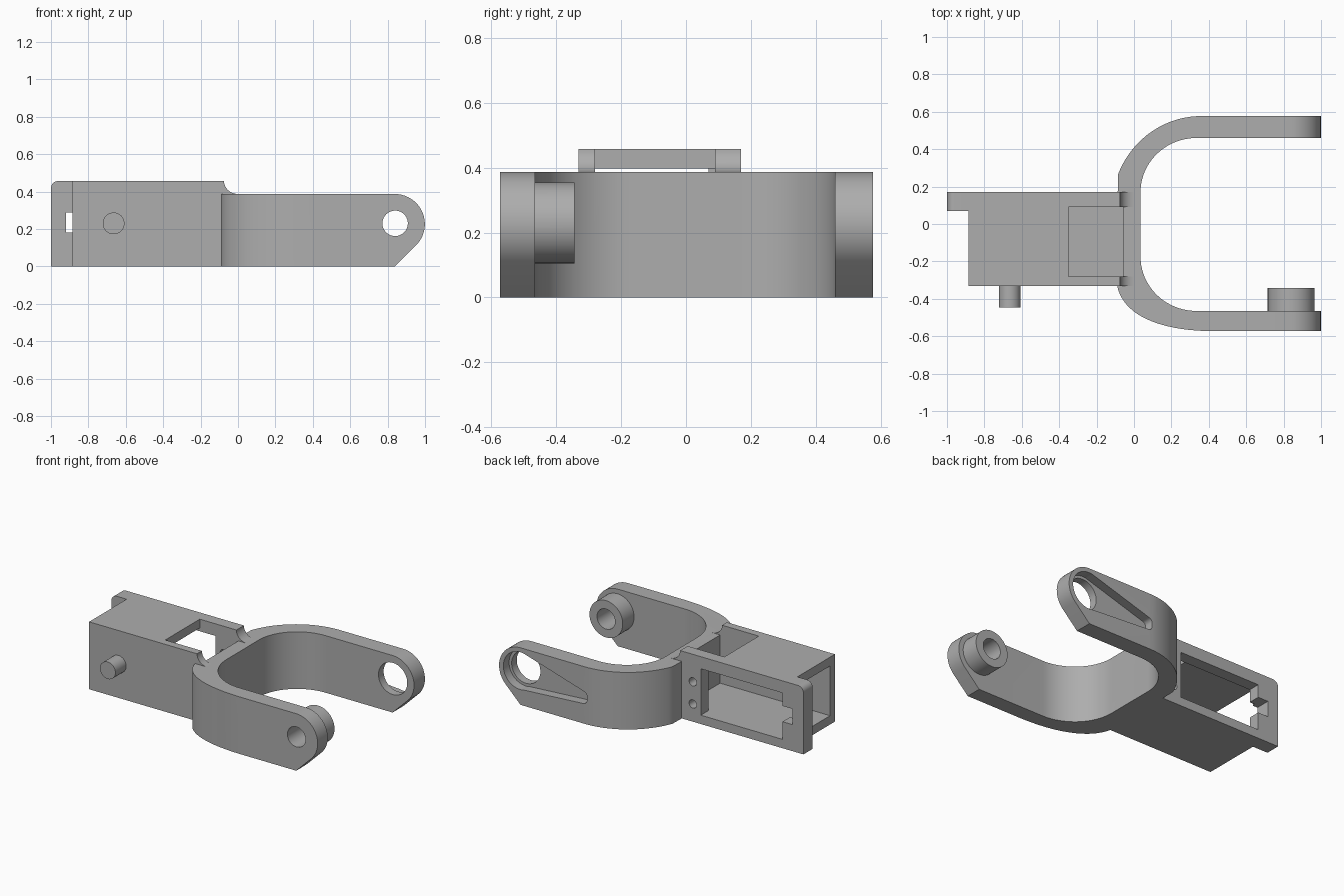
import bpy, bmesh, math
from mathutils import Vector

if "Cube" in bpy.data.objects:
    bpy.data.objects.remove(bpy.data.objects["Cube"], do_unlink=True)

grey = bpy.data.materials.new("plain grey")
grey.use_nodes = True
colour = (0.42, 0.42, 0.42, 1)
grey.diffuse_color = colour
grey.node_tree.nodes["Principled BSDF"].inputs["Base Color"].default_value = colour


def prism(name, points, axis, lo, hi):
    """Extrude a profile along y (points are x, z) or z (points are x, y)."""
    place = (lambda p, h: (p[0], h, p[1])) if axis == "y" else (lambda p, h: (p[0], p[1], h))
    bm = bmesh.new()
    base = bm.faces.new([bm.verts.new(place(p, lo)) for p in points])
    out = bmesh.ops.extrude_face_region(bm, geom=[base])
    moved = [v for v in out["geom"] if isinstance(v, bmesh.types.BMVert)]
    bmesh.ops.translate(bm, verts=moved, vec=Vector(place((0, 0), hi - lo)))
    bmesh.ops.recalc_face_normals(bm, faces=bm.faces)
    mesh = bpy.data.meshes.new(name)
    bm.to_mesh(mesh)
    bm.free()
    mesh.materials.append(grey)
    obj = bpy.data.objects.new(name, mesh)
    bpy.context.collection.objects.link(obj)
    return obj


def box(name, x, y, z):
    return prism(name, [(x[0], z[0]), (x[1], z[0]), (x[1], z[1]), (x[0], z[1])], "y", *y)


def arc(cx, cy, rx, ry, start, end, n=20):
    angles = [math.radians(start + (end - start) * i / n) for i in range(n + 1)]
    return [(cx + rx * math.cos(a), cy + ry * math.sin(a)) for a in angles]


def rod(name, x, z, r, lo, hi):
    return prism(name, arc(x, z, r, r, 0, 360 * 47 / 48, 47), "y", lo, hi)


def bezier(a, b, c, d, n=20):
    a, b, c, d = map(Vector, (a, b, c, d))
    ts = [i / n for i in range(n + 1)]
    return [tuple(a * (1 - t) ** 3 + b * 3 * t * (1 - t) ** 2 + c * 3 * t * t * (1 - t) + d * t ** 3)
            for t in ts]


def combine(target, tool, operation):
    mod = target.modifiers.new(operation, "BOOLEAN")
    mod.operation, mod.solver, mod.object = operation, "EXACT", tool
    bpy.context.view_layer.objects.active = target
    bpy.ops.object.modifier_apply(modifier=mod.name)
    bpy.data.objects.remove(tool, do_unlink=True)


# Forked yoke: plan outline, trimmed to the side outline of the arms
outline = bezier((-.09, -.33), (-.06, -.48), (.12, -.57), (.42, -.573))
outline += [(1.05, -.573), (1.05, -.465)]
outline += arc(.335, -.175, .3, .29, 270, 180)
outline += arc(.335, .17, .3, .29, 180, 90)
outline += [(1.05, .46), (1.05, .577)]
outline += arc(.36, .08, .48, .497, 90, 158)
outline += [(-.087, .17)]
body = prism("bracket", outline, "z", 0, .387)
side = [(-.3, -.1), (-.3, .5), (.3, .5), (.3, .387)]
side += arc(.838, .226, .161, .161, 90, -45)
side += [(.838, 0), (.7, 0), (.7, -.1)]
combine(body, prism("arm_trim", side, "y", -.8, .8), "INTERSECT")

# Motor housing with concave fillets where it meets the yoke
housing = [(-.885, 0), (0, 0), (0, .387)]
housing += arc(0, .457, .075, .07, 270, 180, 12)
housing += [(-.885, .457)]
combine(body, prism("housing", housing, "y", -.332, .17), "UNION")

# Extended end of the rear housing wall, rounded at the top corner
lug = [(-1, 0), (-.8, 0), (-.8, .457)] + arc(-.96, .417, .04, .04, 90, 180, 8)
combine(body, prism("wall_end", lug, "y", .07, .17), "UNION")

# Front boss and pin
combine(body, rod("boss", .84, .23, .125, -.5, -.343), "UNION")
combine(body, rod("pin", -.665, .23, .058, -.447, -.3), "UNION")

# Housing cavity, open end, top window and gap between the prongs
combine(body, box("cavity", (-.84, -.06), (-.28, .09), (.06, .397)), "DIFFERENCE")
combine(body, box("open_end", (-1.1, -.8), (-.28, .07), (.06, .397)), "DIFFERENCE")
combine(body, box("open_end_side", (-.885, -.8), (-.28, .09), (.06, .397)), "DIFFERENCE")
combine(body, box("top_window", (-.35, -.06), (-.28, .09), (.3, .6)), "DIFFERENCE")
combine(body, box("prong_gap", (-.1, .2), (-.28, .09), (.387, .6)), "DIFFERENCE")

# Rear wall window with cable notch and screw holes
combine(body, box("wall_window", (-.843, -.23), (.03, .3), (.06, .375)), "DIFFERENCE")
combine(body, box("wall_notch", (-.92, -.8), (.03, .3), (.18, .287)), "DIFFERENCE")
for z in (.12, .27):
    combine(body, rod("screw_hole", -.17, z, .028, .03, .3), "DIFFERENCE")

# Pivot holes and tapered recess on the outside of the rear arm
combine(body, rod("front_pivot", .84, .23, .068, -.7, -.2), "DIFFERENCE")
combine(body, rod("rear_pivot", .84, .23, .108, .3, .8), "DIFFERENCE")
recess = arc(.84, .23, .127, .127, -105, 102, 36)
recess += arc(.37, .19, .03, .03, 95, 180, 6) + arc(.37, .165, .03, .03, 180, 265, 6)
combine(body, prism("recess", recess, "y", .515, .8), "DIFFERENCE")

# Smooth curved walls, crisp edges
bpy.ops.object.select_all(action="DESELECT")
body.select_set(True)
bpy.context.view_layer.objects.active = body
bpy.ops.object.shade_smooth_by_angle(angle=math.radians(25))
